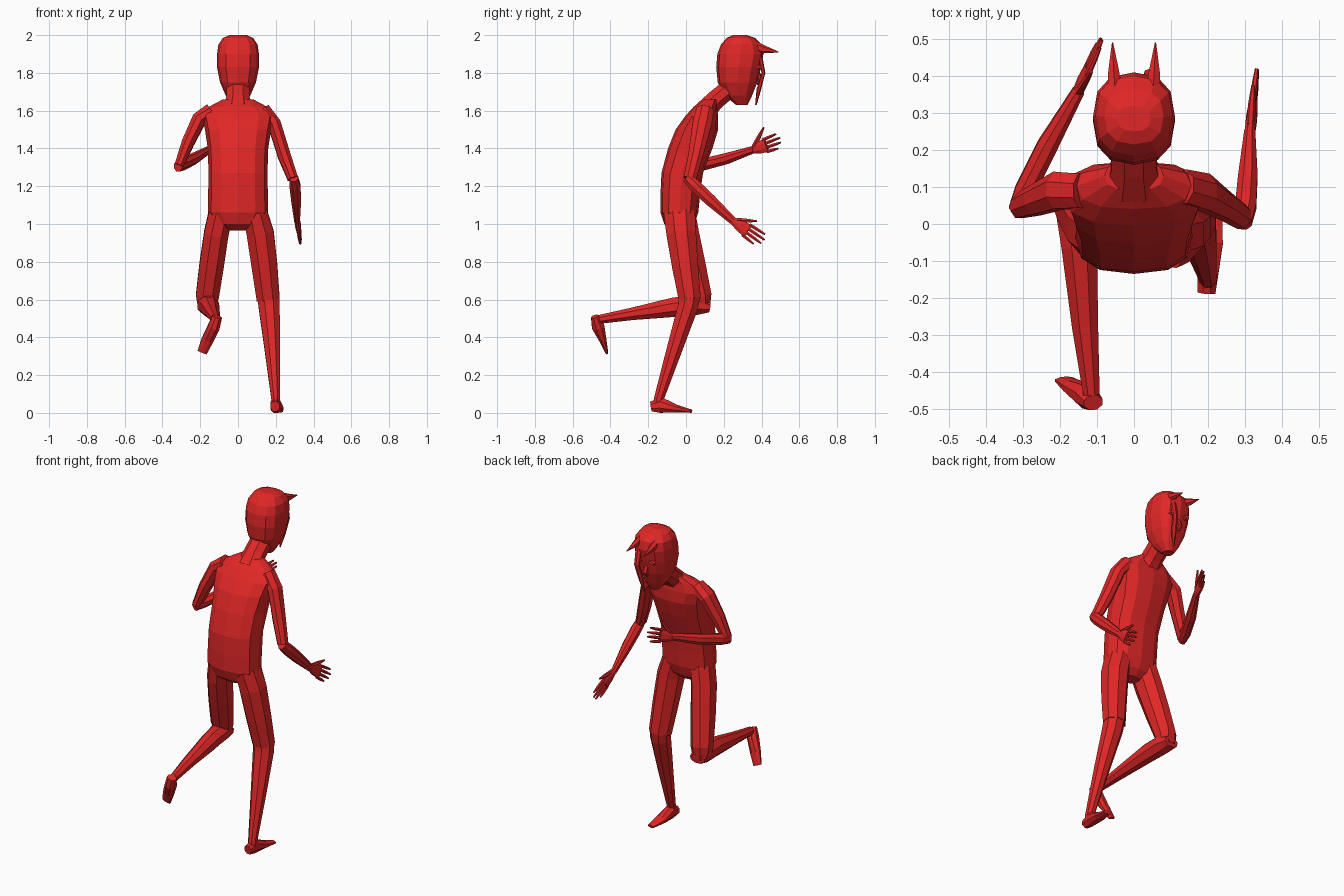
import bpy, bmesh, math
from mathutils import Vector

red = bpy.data.materials.new("bright red")
red.diffuse_color = (0.75, 0.02, 0.02, 1)


def skin(name, rings):
    """Bridge rings of points into a capped flat-shaded tube."""
    bm = bmesh.new()
    loops = [[bm.verts.new(p) for p in r] for r in rings]
    n = len(loops[0])
    for a, b in zip(loops, loops[1:]):
        for i in range(n):
            j = (i + 1) % n
            bm.faces.new((a[i], a[j], b[j], b[i]))
    bm.faces.new(loops[0][::-1])
    bm.faces.new(loops[-1])
    bmesh.ops.recalc_face_normals(bm, faces=bm.faces)
    me = bpy.data.meshes.new(name)
    bm.to_mesh(me)
    bm.free()
    me.materials.append(red)
    ob = bpy.data.objects.new(name, me)
    bpy.context.collection.objects.link(ob)
    return ob


def tube(name, pts, ref=(1, 0, 0), n=8):
    """Elliptical tube; each point is (x, y, z, radius along ref, other radius)."""
    c = [Vector(p[:3]) for p in pts]
    rings = []
    for i, p in enumerate(pts):
        t = (c[min(i + 1, len(c) - 1)] - c[max(i - 1, 0)]).normalized()
        a = Vector(ref)
        a = (a - t * a.dot(t)).normalized()
        b = t.cross(a)
        rings.append([c[i] + a * p[3] * math.cos(k) + b * p[-1] * math.sin(k)
                      for k in (2 * math.pi * (s + .5) / n for s in range(n))])
    return skin(name, rings)


def stack(name, rows, n=12, power=0.8):
    """Horizontal rounded-box slices: (z, half width, y back, y front)."""
    def sp(v):
        return math.copysign(abs(v) ** power, v)
    rings = []
    for z, w, y0, y1 in rows:
        rings.append([(w * sp(math.cos(k)), (y0 + y1) / 2 + (y1 - y0) / 2 * sp(math.sin(k)), z)
                      for k in (2 * math.pi * s / n for s in range(n))])
    return skin(name, rings)


# torso, neck and head
stack("torso", [(.965, .05, -.07, .01), (1.0, .12, -.115, .045), (1.06, .16, -.135, .065),
                (1.16, .158, -.135, .075), (1.27, .156, -.13, .09), (1.4, .16, -.095, .14),
                (1.5, .175, -.055, .17), (1.57, .19, -.005, .17), (1.62, .155, .04, .165),
                (1.66, .08, .09, .17)])
tube("neck", [(0, .1, 1.6, .085, .06), (0, .16, 1.66, .066, .055),
              (0, .22, 1.71, .066, .055), (0, .26, 1.78, .08, .07)])
stack("head", [(1.63, .03, .265, .325), (1.68, .065, .205, .35), (1.75, .095, .168, .378),
               (1.83, .111, .16, .397), (1.9, .111, .166, .41), (1.95, .104, .185, .40),
               (1.985, .08, .215, .365), (2.0, .045, .25, .32)])

# hair spikes, hanging strand, nose, eyes
for s in (-1, 1):
    tube("hair_spike", [(s * .05, .34, 1.945, .025, .035), (s * .055, .41, 1.925, .017, .022),
                        (s * .058, .49, 1.91, .002, .002)], n=6)
    tube("eye", [(s * .045, .375, 1.83, .025, .016), (s * .045, .402, 1.83, .018, .011)])
tube("hair_strand", [(.045, .39, 1.9, .02, .012), (.045, .41, 1.8, .018, .01),
                     (.035, .385, 1.71, .016, .012), (.025, .37, 1.63, .004, .004)], n=6)
tube("nose", [(0, .375, 1.82, .01, .008), (0, .395, 1.76, .016, .015),
              (0, .38, 1.735, .008, .006)], n=6)

# arms
tube("left_upper_arm", [(-.14, .09, 1.6, .045, .05), (-.205, .09, 1.555, .042, .055),
                        (-.265, .065, 1.43, .036, .045), (-.312, .048, 1.31, .026, .035)])
tube("left_forearm", [(-.318, .035, 1.305, .024, .03), (-.295, .09, 1.315, .03, .034),
                      (-.235, .21, 1.345, .03, .032), (-.15, .36, 1.395, .018, .021)])
tube("right_upper_arm", [(.13, .1, 1.6, .045, .05), (.192, .085, 1.53, .038, .055),
                         (.245, .05, 1.36, .037, .042), (.29, .02, 1.24, .03, .036)])
tube("right_forearm", [(.295, .005, 1.245, .025, .03), (.302, .05, 1.2, .031, .035),
                       (.308, .13, 1.125, .028, .034), (.313, .25, 1.015, .016, .022)])


def hand(side, wrist, direction, spread, thumb):
    """Flat palm, four fingers fanned along spread, and a thumb."""
    w, d, s = Vector(wrist), Vector(direction), Vector(spread).normalized()
    mid = w + d * .5
    tube(side + "_palm", [(*w, .02, .015), (*(w + d * .25), .034, .016), (*mid, .04, .012)], s)
    for i in range(4):
        o = (i - 1.5) * .022
        length = (.82, .97, 1.0, .92)[i]
        base, tip = mid - d * .06 + s * o, w + d * length + s * o * 1.15
        tube(side + "_finger", [(*base, .01, .009), (*base.lerp(tip, .6), .009, .008),
                                (*tip, .005, .005)], s, 6)
    a, b = w + d * .1 + s * .015, Vector(thumb)
    tube(side + "_thumb", [(*a, .014, .012), (*a.lerp(b, .55), .011, .01), (*b, .005, .005)], s, 6)


hand("left", (-.155, .35, 1.39), (.068, .152, .055), (0, -.35, .93), (-.115, .412, 1.512))
hand("right", (.313, .245, 1.02), (.02, .165, -.115), (0, .57, .82), (.322, .375, 1.015))

# legs
tube("left_thigh", [(-.09, -.03, 1.06, .07, .085), (-.115, -.01, .95, .07, .085),
                    (-.14, .035, .78, .07, .075), (-.162, .078, .62, .066, .062),
                    (-.165, .088, .55, .05, .042)])
tube("left_shin", [(-.165, .125, .56, .05, .03), (-.16, .06, .57, .06, .055),
                   (-.148, -.06, .56, .052, .056), (-.132, -.28, .525, .038, .036),
                   (-.115, -.46, .495, .024, .025)])
tube("left_foot", [(-.11, -.483, .51, .028, .022), (-.128, -.465, .455, .034, .036),
                   (-.162, -.44, .385, .034, .02), (-.19, -.42, .32, .028, .008)])
tube("right_thigh", [(.09, -.035, 1.06, .07, .09), (.118, -.025, .95, .078, .085),
                     (.14, -.005, .78, .074, .075), (.16, .02, .6, .066, .063)])
tube("right_shin", [(.16, .02, .62, .062, .06), (.165, .01, .56, .06, .058),
                    (.182, -.06, .34, .045, .045), (.2, -.145, .07, .025, .028),
                    (.2, -.15, .03, .025, .028)])
tube("right_foot", [(.196, -.185, .034, .026, .028), (.2, -.135, .042, .03, .045),
                    (.207, -.05, .022, .036, .022), (.218, .03, .009, .022, .009)])
